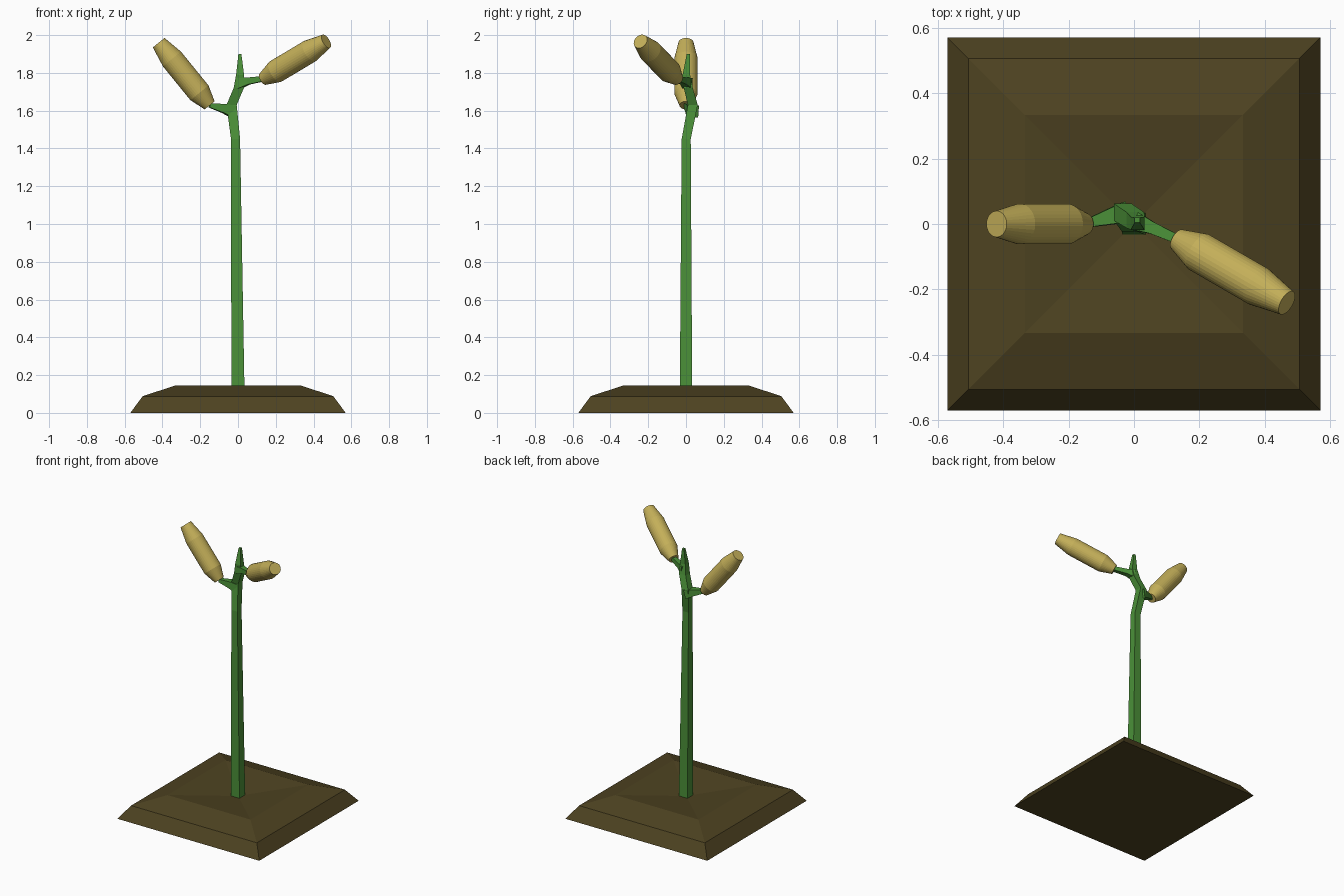
import bpy, bmesh, math
from mathutils import Vector

if "Cube" in bpy.data.objects:
    bpy.data.objects.remove(bpy.data.objects["Cube"])


def material(name, color):
    m = bpy.data.materials.new(name)
    m.diffuse_color = (*color, 1)
    m.use_nodes = True
    m.node_tree.nodes["Principled BSDF"].inputs["Base Color"].default_value = m.diffuse_color
    return m


SOIL = material("soil brown", (0.075, 0.055, 0.015))
GREEN = material("stem green", (0.07, 0.28, 0.04))
TAN = material("pod tan", (0.55, 0.43, 0.10))


def loft(name, rings, mat, tip=None):
    """Skin a list of equal-sized point rings; cap ends, optional top centre point."""
    bm = bmesh.new()
    vs = [[bm.verts.new(p) for p in ring] for ring in rings]
    n = len(vs[0])
    for a, b in zip(vs, vs[1:]):
        for i in range(n):
            j = (i + 1) % n
            bm.faces.new((a[i], a[j], b[j], b[i]))
    bm.faces.new(vs[0][::-1])
    if tip:
        t = bm.verts.new(tip)
        for i in range(n):
            bm.faces.new((vs[-1][i], vs[-1][(i + 1) % n], t))
    else:
        bm.faces.new(vs[-1])
    bmesh.ops.recalc_face_normals(bm, faces=bm.faces[:])
    me = bpy.data.meshes.new(name)
    bm.to_mesh(me)
    bm.free()
    me.materials.append(mat)
    ob = bpy.data.objects.new(name, me)
    bpy.context.collection.objects.link(ob)
    return ob


def box_ring(x, y, z, hx, hy):
    return [(x + sx * hx, y + sy * hy, z) for sx, sy in ((-1, -1), (1, -1), (1, 1), (-1, 1))]


def axis_ring(centre, axis, r, sides):
    q = Vector(axis).to_track_quat('Z', 'Y')
    step = math.tau / sides
    return [Vector(centre) + q @ Vector((r * math.cos(step * (i + .5)), r * math.sin(step * (i + .5)), 0))
            for i in range(sides)]


# Soil mound with a slightly dished top
loft("soil_mound", [box_ring(0, 0, z, h, h) for h, z in ((0.57, 0), (0.505, 0.088), (0.333, 0.145))],
     SOIL, tip=(0, 0, 0.1))

# Square stem, bending near the top and ending in a narrow tip
stem = [(0, 0, 0.08, .035, .033), (-.013, .001, 1.45, .024, .024), (-.034, .036, 1.63, .027, .026),
        (.004, .012, 1.72, .027, .024), (.011, .002, 1.79, .021, .02), (.01, .012, 1.9, .008, .008)]
loft("stem", [box_ring(*s) for s in stem], GREEN)

# Side branches: (point, half-diagonal) from the stem outwards
branches = {
    "left_branch": [((-.025, .036, 1.595), .045), ((-.075, .022, 1.612), .034), ((-.15, 0, 1.628), .016)],
    "right_branch": [((.005, .008, 1.745), .04), ((.055, -.012, 1.757), .026), ((.14, -.05, 1.77), .019)],
}
for name, pts in branches.items():
    axis = Vector(pts[-1][0]) - Vector(pts[0][0])
    loft(name, [axis_ring(p, axis, r, 4) for p, r in pts], GREEN)

# Seed pods: round barrels tapered at both ends
profile = [(0, .034), (.2, .062), (.74, .062), (1, .04)]
pods = {
    "left_pod": ((-.15, 0, 1.628), (-.42, 0, 1.96)),
    "right_pod": ((.132, -.047, 1.767), (.467, -.241, 1.967)),
}
for name, (a, b) in pods.items():
    a, b = Vector(a), Vector(b)
    loft(name, [axis_ring(a.lerp(b, t), b - a, r, 32) for t, r in profile], TAN)
